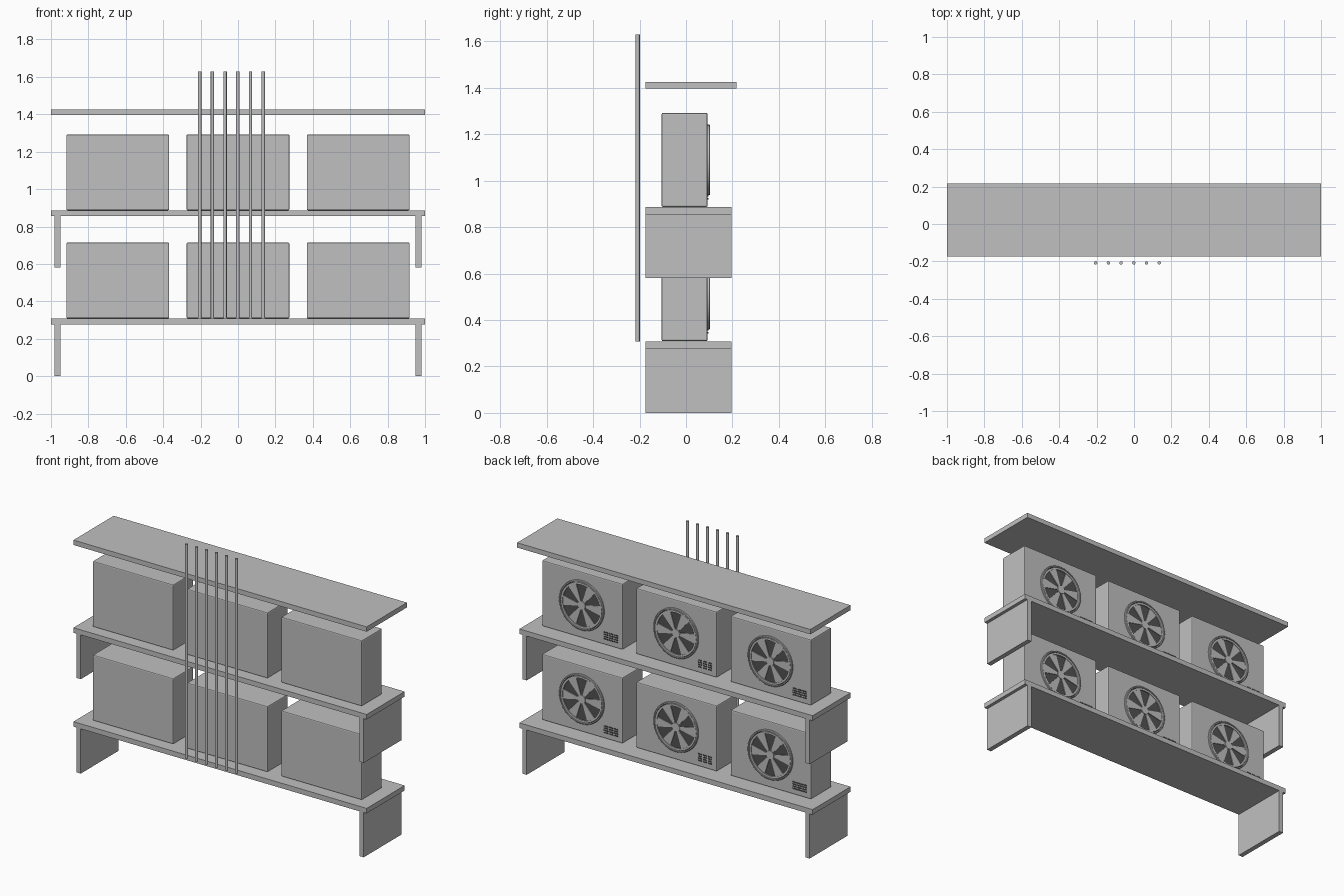
import bpy, bmesh, math

old = bpy.data.objects.get("Cube")
if old:
    bpy.data.objects.remove(old, do_unlink=True)


def material(name, rgb):
    m = bpy.data.materials.new(name)
    m.use_nodes = True
    m.diffuse_color = (*rgb, 1)
    m.node_tree.nodes["Principled BSDF"].inputs["Base Color"].default_value = (*rgb, 1)
    return m


GREY = material("light grey", (0.52, 0.53, 0.52))
DARK = material("dark grey", (0.085, 0.085, 0.085))


def finish(name, bm, mat, smooth=False):
    bmesh.ops.recalc_face_normals(bm, faces=bm.faces)
    mesh = bpy.data.meshes.new(name)
    bm.to_mesh(mesh)
    bm.free()
    mesh.materials.append(mat)
    ob = bpy.data.objects.new(name, mesh)
    bpy.context.collection.objects.link(ob)
    if smooth:
        bpy.ops.object.select_all(action='DESELECT')
        ob.select_set(True)
        bpy.context.view_layer.objects.active = ob
        bpy.ops.object.shade_smooth_by_angle(angle=math.radians(35))
    return ob


def add_box(bm, lo, hi):
    vs = bmesh.ops.create_cube(bm, size=1)["verts"]
    for v in vs:
        for i in range(3):
            v.co[i] = lo[i] if v.co[i] < 0 else hi[i]


def box(name, lo, hi, mat=GREY, bevel=0):
    bm = bmesh.new()
    add_box(bm, lo, hi)
    if bevel:
        bmesh.ops.bevel(bm, geom=bm.edges[:], offset=bevel, segments=2,
                        profile=0.5, affect='EDGES')
    return finish(name, bm, mat)


def add_prism(bm, outline, y0, y1):
    """Extrude an outline in the xz plane from y0 to y1."""
    face = bm.faces.new([bm.verts.new((x, y0, z)) for x, z in outline])
    geom = bmesh.ops.extrude_face_region(bm, geom=[face])["geom"]
    for v in geom:
        if isinstance(v, bmesh.types.BMVert):
            v.co.y = y1


def polar(r, a):
    return r * math.cos(a), r * math.sin(a)


def disc(r, n=40):
    return [polar(r, math.tau * i / n) for i in range(n)]


def ring(name, profile, n=48):
    """Turn a closed (radius, y) profile around the y axis."""
    bm = bmesh.new()
    loops = []
    for i in range(n):
        a = math.tau * i / n
        loops.append([bm.verts.new((r * math.cos(a), y, r * math.sin(a)))
                      for r, y in profile])
    k = len(profile)
    for i in range(n):
        p, q = loops[i], loops[(i + 1) % n]
        for j in range(k):
            bm.faces.new((p[j], p[(j + 1) % k], q[(j + 1) % k], q[j]))
    return finish(name, bm, GREY, True)


# Shelves
box("bottom_shelf", (-1, -0.175, 0.276), (1, 0.195, 0.307))
box("middle_shelf", (-1, -0.175, 0.855), (1, 0.195, 0.886))
box("roof_board", (-1, -0.175, 1.396), (1, 0.217, 1.426))

# Supporting end panels under both shelves
for level, z0, z1 in (("bottom", 0, 0.276), ("middle", 0.582, 0.855)):
    for side, x in (("left", 0.965), ("right", -0.965)):
        box(f"{level}_{side}_support", (x - 0.015, -0.175, z0), (x + 0.015, 0.195, z1))

# Row of vertical pipes at the front
for i in range(6):
    bm = bmesh.new()
    bmesh.ops.create_cone(bm, cap_ends=True, segments=16, radius1=0.009,
                          radius2=0.009, depth=1.322)
    pipe = finish(f"pipe_{i + 1}", bm, GREY, True)
    pipe.location = (-0.205 + 0.068 * i, -0.208, 0.968)

# One outdoor unit, built around the centre of its casing
BACK = 0.093
parts = [box("unit_casing", (-0.275, -0.105, -0.2025), (0.275, BACK, 0.2025), GREY, 0.006)]

# Dark fan opening
bm = bmesh.new()
add_prism(bm, disc(0.134), BACK - 0.001, BACK + 0.002)
parts.append(finish("fan_opening", bm, DARK))

# Fan blades and hub
bm = bmesh.new()
for i in range(6):
    a = math.tau * i / 6
    inner = [polar(0.015, a + s * 0.35) for s in (1, -1)]
    outer = [polar(0.13, a + s * 0.23) for s in (-1, -0.33, 0.33, 1)]
    add_prism(bm, inner + outer, BACK, BACK + 0.006)
add_prism(bm, disc(0.027, 24), BACK, BACK + 0.009)
parts.append(finish("fan_blades", bm, GREY))

# Raised fan surround with a narrow dark groove
parts.append(ring("fan_outer_ring", [(0.143, BACK - 0.001), (0.152, BACK - 0.001),
                                     (0.152, BACK + 0.008), (0.149, BACK + 0.011),
                                     (0.143, BACK + 0.011)]))
parts.append(ring("fan_inner_ring", [(0.128, BACK - 0.001), (0.140, BACK - 0.001),
                                     (0.140, BACK + 0.009), (0.128, BACK + 0.009)]))
bm = bmesh.new()
add_prism(bm, disc(0.146), BACK - 0.001, BACK + 0.001)
parts.append(finish("fan_groove", bm, DARK))

# Small vent slots in the lower corner
bm = bmesh.new()
for col in range(3):
    for row in range(4):
        x = -0.243 + col * 0.034
        z = -0.170 + row * 0.0135
        add_box(bm, (x, BACK - 0.001, z), (x + 0.026, BACK + 0.003, z + 0.007))
parts.append(finish("vent_slots", bm, DARK))

# Three units on each shelf, sharing the same meshes
for row, z in enumerate((0.5115, 1.0895)):
    for col, x in enumerate((-0.643, 0, 0.643)):
        for part in parts:
            ob = part if row == col == 0 else part.copy()
            if ob is not part:
                bpy.context.collection.objects.link(ob)
            ob.location = (x, 0, z)
